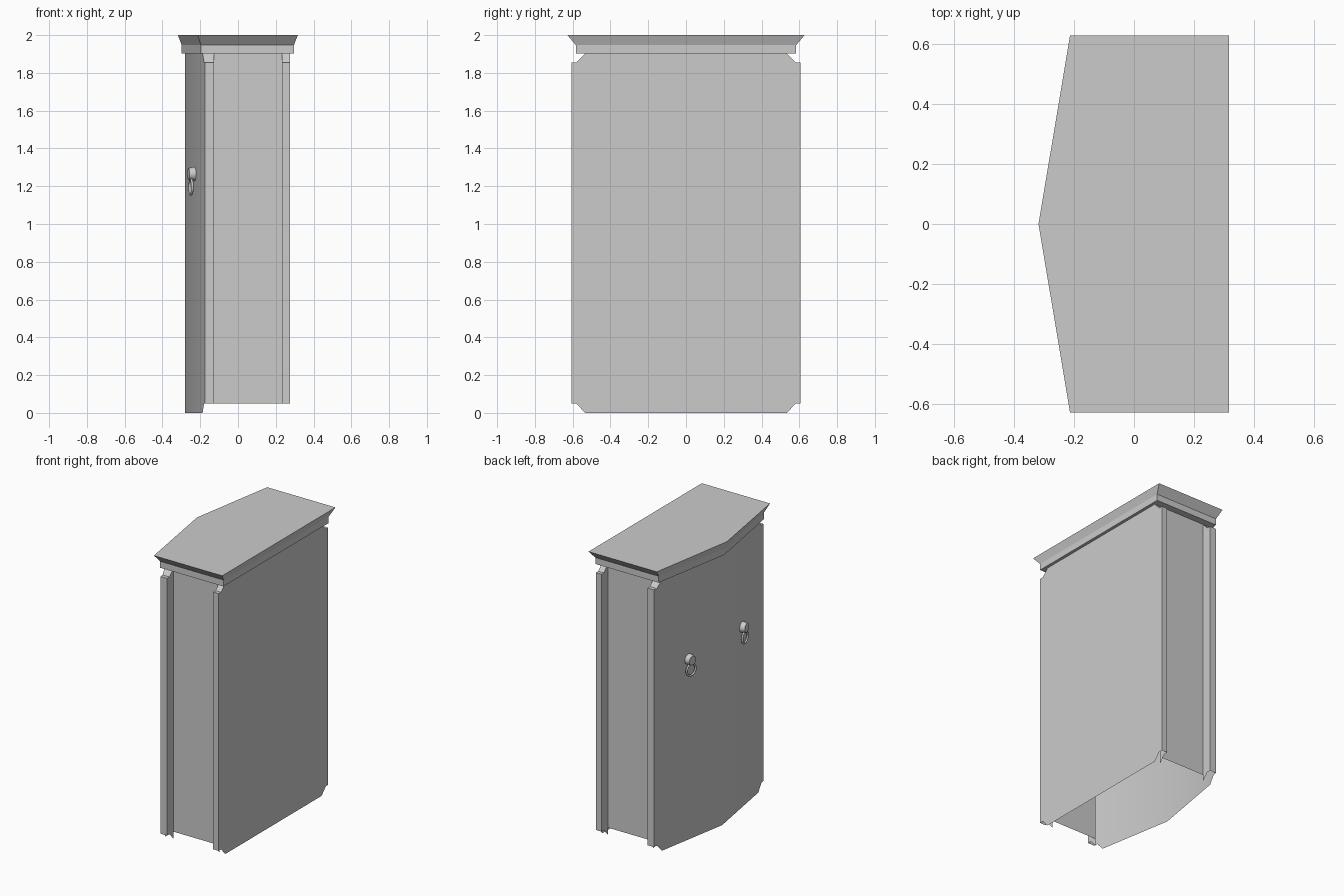
import bpy, bmesh, math
from mathutils import Vector

cube = bpy.data.objects.get("Cube")
if cube:
    bpy.data.objects.remove(cube)

mat = bpy.data.materials.new("light_grey")
mat.use_nodes = True
GREY = (0.6, 0.6, 0.6, 1)
mat.diffuse_color = GREY
mat.node_tree.nodes["Principled BSDF"].inputs["Base Color"].default_value = GREY

TIP, CORNER, BACK, HALF, RECESS = -0.28, -0.175, 0.275, 0.607, 0.535
SLOPE = (CORNER - TIP) / HALF


def door_x(y):
    return TIP + SLOPE * abs(y)


def loft(name, rings, cap, skip=None):
    """Join closed rings of points, dropping flat slivers and skipped faces."""
    bm = bmesh.new()
    loops = [[bm.verts.new(p) for p in ring] for ring in rings]
    for low, high in zip(loops, loops[1:]):
        for i in range(len(low)):
            j = (i + 1) % len(low)
            bm.faces.new((low[i], low[j], high[j], high[i]))
    if cap:
        bm.faces.new(loops[0][::-1])
        bm.faces.new(loops[-1])
    bmesh.ops.remove_doubles(bm, verts=bm.verts, dist=0.0001)
    bad = [f for f in bm.faces if f.calc_area() < 1e-6 or (skip and skip(f))]
    bmesh.ops.delete(bm, geom=bad, context="FACES")
    bmesh.ops.recalc_face_normals(bm, faces=bm.faces)
    mesh = bpy.data.meshes.new(name)
    bm.to_mesh(mesh)
    bm.free()
    obj = bpy.data.objects.new(name, mesh)
    bpy.context.collection.objects.link(obj)
    mesh.materials.append(mat)
    return obj


def smooth(obj, degrees):
    bpy.ops.object.select_all(action="DESELECT")
    obj.select_set(True)
    bpy.context.view_layer.objects.active = obj
    bpy.ops.object.shade_smooth_by_angle(angle=math.radians(degrees))


# Cabinet shell: thin open-bottomed walls with recessed ends and clipped corners
def body_ring(z, reach):
    half = [(door_x(reach), reach), (-0.126, reach), (-0.126, RECESS),
            (0.232, RECESS), (0.232, reach), (BACK, reach)]
    plan = [(TIP, 0)] + half + [(x, -y) for x, y in reversed(half)]
    return [(x, y, z) for x, y in plan]


def open_foot(face):
    c = face.calc_center_median()
    return c.z < 0.051 and abs(c.y) > RECESS and abs(face.normal.x) < 0.1


levels = [(0, RECESS), (0.05, 0.58), (0.05, HALF),
          (1.855, HALF), (1.855, 0.58), (1.902, RECESS)]
body = loft("cabinet_body", [body_ring(z, r) for z, r in levels], False, open_foot)
smooth(body, 25)


# Cornice: plain band with a flared cap
def cornice_ring(z, tip, corner, back, half):
    return [(tip, 0, z), (corner, half, z), (back, half, z),
            (back, -half, z), (corner, -half, z)]


band = (-0.298, -0.196, 0.296, 0.583)
loft("cornice", [cornice_ring(1.902, *band), cornice_ring(1.947, *band),
                 cornice_ring(2.0, -0.318, -0.213, 0.317, 0.628)], True)

# Door handles: a round boss with a hanging ring on each door
for side, label in ((1, "back"), (-1, "front")):
    turn = -side * math.atan(SLOPE)
    rot = (0, -math.pi / 2, turn)
    out = Vector((-math.cos(turn), -math.sin(turn), 0))
    spot = Vector((door_x(0.295), side * 0.295, 1.265))

    bpy.ops.mesh.primitive_cone_add(vertices=12, radius1=0.038, radius2=0.032,
                                    depth=0.034, location=spot + out * 0.017, rotation=rot)
    boss = bpy.context.object
    boss.name = label + "_handle_boss"

    bpy.ops.mesh.primitive_torus_add(major_segments=20, minor_segments=8,
                                     major_radius=0.04, minor_radius=0.007,
                                     location=spot + out * 0.02 - Vector((0, 0, 0.068)),
                                     rotation=rot)
    ring = bpy.context.object
    ring.name = label + "_handle_ring"
    for part in (boss, ring):
        part.data.materials.append(mat)
    smooth(boss, 35)
    smooth(ring, 60)
